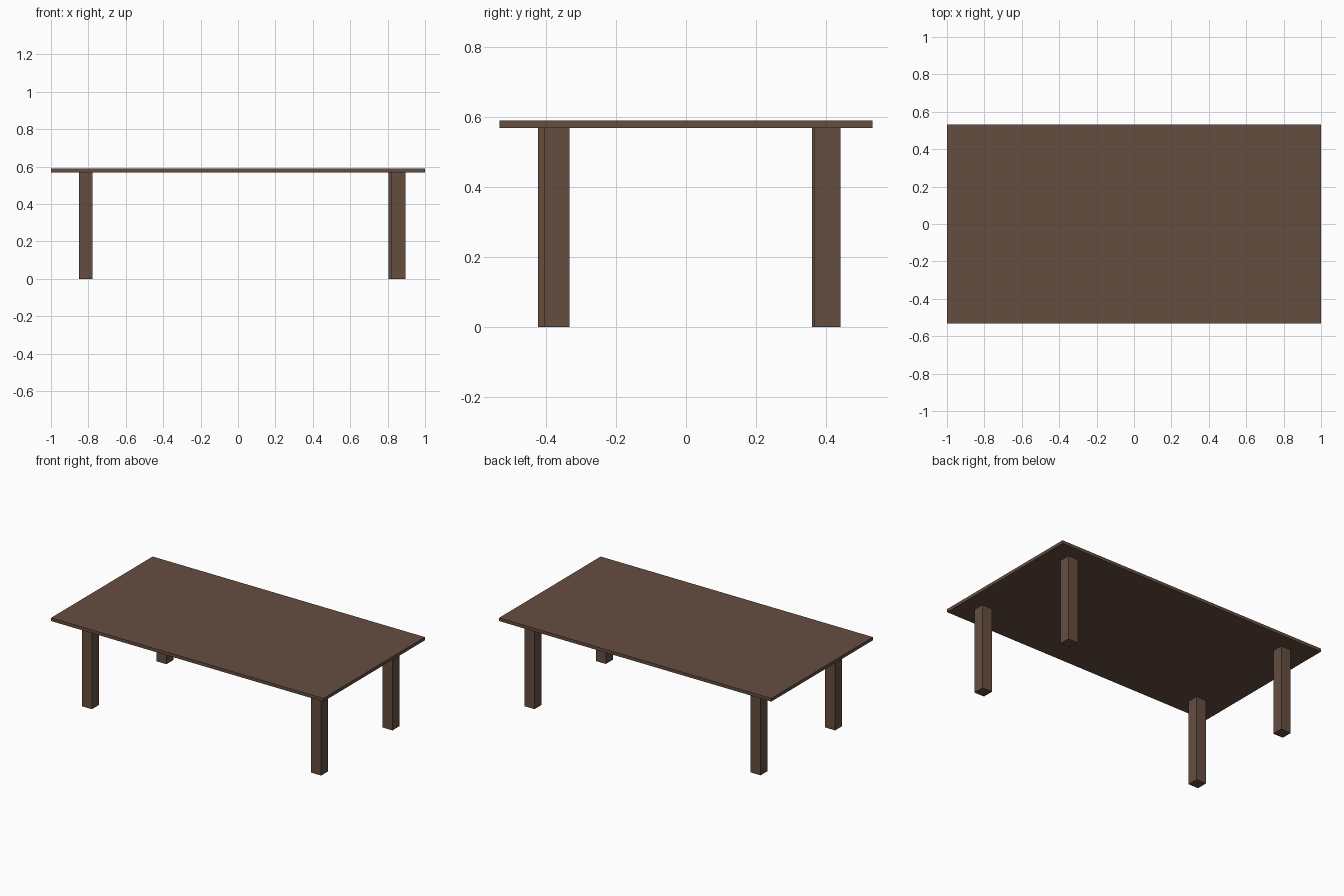
import bpy

cube = bpy.data.objects.get("Cube")
if cube:
    bpy.data.objects.remove(cube, do_unlink=True)

# Dark brown wood
wood = bpy.data.materials.new("dark_brown_wood")
wood.use_nodes = True
colour = (0.13, 0.075, 0.051, 1)
wood.diffuse_color = colour
wood.node_tree.nodes["Principled BSDF"].inputs["Base Color"].default_value = colour


def box(name, centre, size):
    bpy.ops.mesh.primitive_cube_add(size=1, location=centre)
    ob = bpy.context.object
    ob.name = name
    ob.scale = size
    bpy.ops.object.transform_apply(location=False, rotation=False, scale=True)
    ob.data.materials.append(wood)
    return ob


TOP, UNDERSIDE, LEG = 0.589, 0.568, 0.073

# Thin table top
box("table_top", (0, 0, (TOP + UNDERSIDE) / 2), (2, 1.066, TOP - UNDERSIDE))

# Four square legs, set slightly unevenly under the top
legs = {
    "front_left_leg": (0.858, -0.369),
    "front_right_leg": (-0.814, -0.386),
    "back_left_leg": (0.841, 0.404),
    "back_right_leg": (-0.814, 0.396),
}
for name, (x, y) in legs.items():
    box(name, (x, y, UNDERSIDE / 2), (LEG, LEG, UNDERSIDE))
